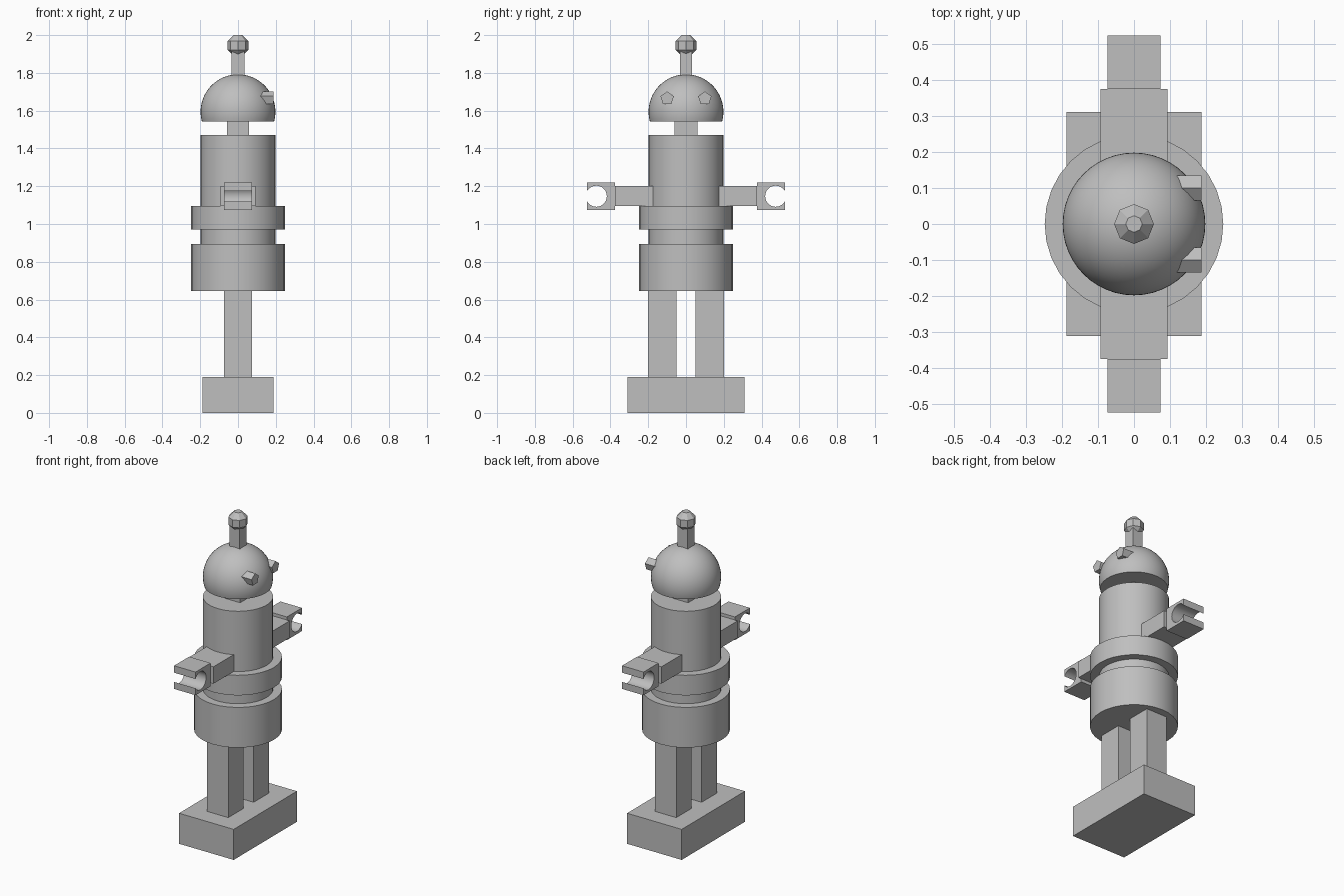
import bpy, bmesh, math
from mathutils import Matrix

if "Cube" in bpy.data.objects:
    bpy.data.objects.remove(bpy.data.objects["Cube"])

grey = bpy.data.materials.new("plain grey")
grey.diffuse_color = (0.52, 0.52, 0.52, 1)
grey.use_nodes = True
grey.node_tree.nodes["Principled BSDF"].inputs["Base Color"].default_value = grey.diffuse_color


def finish(name, bm, smooth=False):
    bmesh.ops.recalc_face_normals(bm, faces=bm.faces)
    mesh = bpy.data.meshes.new(name)
    bm.to_mesh(mesh)
    bm.free()
    mesh.materials.append(grey)
    ob = bpy.data.objects.new(name, mesh)
    bpy.context.collection.objects.link(ob)
    if smooth:
        bpy.ops.object.select_all(action='DESELECT')
        ob.select_set(True)
        bpy.context.view_layer.objects.active = ob
        bpy.ops.object.shade_smooth_by_angle(angle=math.radians(30))
    return ob


def box(name, x, y, z):
    """Box from (min, max) pairs."""
    bm = bmesh.new()
    size = Matrix.Diagonal((x[1] - x[0], y[1] - y[0], z[1] - z[0], 1))
    mid = Matrix.Translation((sum(x) / 2, sum(y) / 2, sum(z) / 2))
    bmesh.ops.create_cube(bm, size=1, matrix=mid @ size)
    return finish(name, bm)


def lathe(name, profile, sides, smooth=True):
    """Closed solid of revolution from (radius, z) rings."""
    bm = bmesh.new()
    rings = [[bm.verts.new((r * math.cos(2 * math.pi * i / sides),
                            r * math.sin(2 * math.pi * i / sides), z))
              for i in range(sides)] for r, z in profile]
    for a, b in zip(rings, rings[1:]):
        for i in range(sides):
            j = (i + 1) % sides
            bm.faces.new((a[i], a[j], b[j], b[i]))
    bm.faces.new(rings[0][::-1])
    bm.faces.new(rings[-1])
    return finish(name, bm, smooth)


def prism(name, yz, x0, x1, smooth=False):
    """Outline in the y-z plane extruded along x."""
    bm = bmesh.new()
    face = bm.faces.new([bm.verts.new((x0, y, z)) for y, z in yz])
    out = bmesh.ops.extrude_face_region(bm, geom=[face])
    bmesh.ops.translate(bm, vec=(x1 - x0, 0, 0),
                        verts=[v for v in out["geom"] if isinstance(v, bmesh.types.BMVert)])
    return finish(name, bm, smooth)


# Foot block, hips, torso and belt
box("foot_block", (-0.188, 0.188), (-0.311, 0.311), (0, 0.19))
lathe("hips", [(0.248, 0.645), (0.248, 0.895)], 32)
lathe("torso", [(0.198, 0.895), (0.198, 1.47)], 48)
lathe("belt", [(0.248, 0.97), (0.248, 1.095)], 32)

# Neck and domed head (sphere cut below its equator)
box("neck", (-0.058, 0.058), (-0.062, 0.062), (1.47, 1.56))
R, C = 0.198, 1.594
low = math.asin((1.542 - C) / R)
top = math.radians(89)
dome = [low + (top - low) * i / 20 for i in range(21)]
lathe("head", [(R * math.cos(a), C + R * math.sin(a)) for a in dome], 48)

# Antenna with faceted tip
box("antenna", (-0.035, 0.035), (-0.033, 0.033), (1.77, 1.94))
tip = [math.radians(a) for a in (-67.5, -22.5, 22.5, 67.5)]
lathe("antenna_tip", [(0.06 * math.cos(a), 1.945 + 0.06 * math.sin(a)) for a in tip], 8, False)

for side, s in (("left", 1), ("right", -1)):
    # Leg, arm and five-sided eye
    box(side + "_leg", (-0.073, 0.073), sorted((s * 0.05, s * 0.2)), (0.19, 0.645))
    box(side + "_arm", (-0.093, 0.093), sorted((s * 0.1, s * 0.375)), (1.095, 1.2))
    prism(side + "_eye", [(s * 0.1 + 0.037 * math.sin(2 * math.pi * i / 5),
                           1.665 + 0.037 * math.cos(2 * math.pi * i / 5)) for i in range(5)],
          0.1, 0.188)
    # Gripper hand: block with a round bite open at its outer end
    r, cy, cz, end = 0.056, 0.475, 1.147, 0.523
    a0 = math.acos((end - cy) / r)
    bite = [a0 + (2 * math.pi - 2 * a0) * i / 24 for i in range(25)]
    outline = [(end, 1.075), (0.375, 1.075), (0.375, 1.219), (end, 1.219)]
    outline += [(cy + r * math.cos(a), cz + r * math.sin(a)) for a in bite]
    prism(side + "_hand", [(s * y, z) for y, z in outline], -0.074, 0.074, True)
